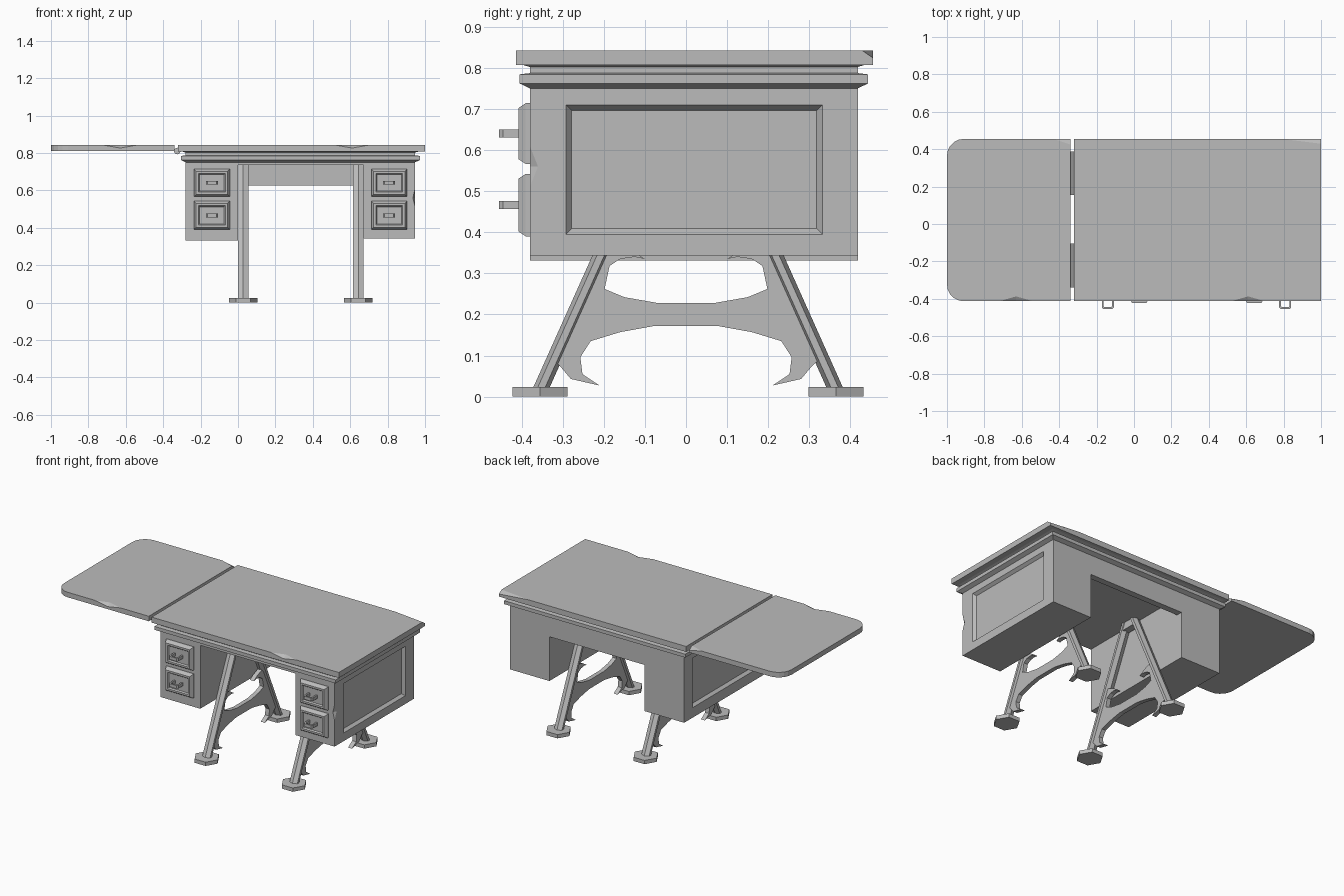
import bpy, bmesh, math
from mathutils import Vector

if "Cube" in bpy.data.objects:
    bpy.data.objects.remove(bpy.data.objects["Cube"], do_unlink=True)

GREY = (0.5, 0.5, 0.5, 1)
grey = bpy.data.materials.new("plain grey")
grey.use_nodes = True
grey.diffuse_color = GREY
grey.node_tree.nodes["Principled BSDF"].inputs["Base Color"].default_value = GREY


def finish(name, bm):
    bmesh.ops.recalc_face_normals(bm, faces=bm.faces)
    mesh = bpy.data.meshes.new(name)
    bm.to_mesh(mesh)
    bm.free()
    mesh.materials.append(grey)
    obj = bpy.data.objects.new(name, mesh)
    bpy.context.scene.collection.objects.link(obj)
    return obj


def place(a, b, c, axis):
    """Point with c along the axis and a, b across it."""
    return {"x": (c, a, b), "y": (a, c, b), "z": (a, b, c)}[axis]


def skin(name, rings, axis):
    """Solid through a list of (outline, depth) sections."""
    bm = bmesh.new()
    loops = [[bm.verts.new(place(a, b, c, axis)) for a, b in pts] for pts, c in rings]
    n = len(loops[0])
    bm.faces.new(loops[0])
    bm.faces.new(loops[-1])
    for low, high in zip(loops, loops[1:]):
        for i in range(n):
            j = (i + 1) % n
            bm.faces.new((low[i], low[j], high[j], high[i]))
    return finish(name, bm)


def rect(a0, a1, b0, b1, inset=0):
    a0, a1, b0, b1 = a0 + inset, a1 - inset, b0 + inset, b1 - inset
    return [(a0, b0), (a1, b0), (a1, b1), (a0, b1)]


def prism(name, outline, axis, lo, hi):
    return skin(name, [(outline, lo), (outline, hi)], axis)


def hull(name, points):
    bm = bmesh.new()
    for p in points:
        bm.verts.new(p)
    bmesh.ops.convex_hull(bm, input=bm.verts)
    return finish(name, bm)


def chip(obj, corner, offsets):
    """Knock a small wedge out of an edge or corner."""
    k = Vector(corner)
    offsets = [Vector(o) for o in offsets]
    away = -sum(offsets, Vector())
    cutter = hull("chip_cutter", [k + o for o in offsets + [away]])
    cutter.hide_render = True
    cutter.hide_viewport = True
    mod = obj.modifiers.new("chip", "BOOLEAN")
    mod.operation = "DIFFERENCE"
    mod.object = cutter


TOP, FRONT, BACK = 0.842, -0.38, 0.418

# Main top and the drop leaf with rounded outer corners
top = prism("table_top", rect(-0.32, 1, -0.413, 0.455), "z", 0.807, TOP)
leaf_outline = [(-0.34, -0.413), (-0.34, 0.455)]
R = 0.09
for cy, start in ((0.455 - R, 90), (-0.413 + R, 180)):
    for i in range(6):
        t = math.radians(start + i * 18)
        leaf_outline.append((-1 + R + R * math.cos(t), cy + R * math.sin(t)))
leaf = prism("side_leaf", leaf_outline, "z", 0.81, TOP)

# Worn nicks along the edges
NICK = [(-0.09, 0, 0), (0.09, 0, 0), (0, 0.026, 0), (0, 0, -0.016)]
chip(top, (0.61, -0.413, TOP), NICK)
chip(leaf, (-0.63, -0.413, TOP), NICK)
chip(top, (1, 0.455, TOP), [(-0.21, 0, 0), (0, -0.026, 0), (0, 0, -0.018)])
chip(leaf, (-0.34, 0.455, TOP), [(-0.09, 0, 0), (0, -0.03, 0), (0, 0, -0.018)])

# Hinge barrels
for y0, y1 in ((-0.34, -0.105), (0.155, 0.388)):
    ring = [(-0.325 + 0.018 * math.cos(math.pi * i / 4),
             0.81 + 0.018 * math.sin(math.pi * i / 4)) for i in range(8)]
    prism("leaf_hinge", ring, "y", y0, y1)

# Moulding under the top
profile = [(0, 0.735), (0, 0.75), (-0.025, 0.762), (-0.025, 0.784),
           (0, 0.787), (0, 0.802), (-0.02, 0.808)]
skin("cornice", [(rect(-0.28, 0.947, FRONT, BACK, d), z) for d, z in profile], "z")

# Back panel over the knee space
prism("back_apron", rect(-0.01, 0.68, 0.625, 0.74), "y", BACK - 0.04, BACK)


def pedestal(side, inner, outer, bottom):
    d = 1 if outer > inner else -1
    body = rect(FRONT, BACK, bottom, 0.745)
    frame = (-0.292, 0.332, 0.395, 0.71)
    box = skin(side + "_pedestal", [(body, inner), (body, outer), (rect(*frame), outer),
                                    (rect(*frame, 0.014), outer - d * 0.018)], "x")
    if d > 0:
        chip(box, (outer, FRONT, 0.56),
             [(0, 0, 0.05), (0, 0, -0.05), (0, 0.02, 0), (-0.012, 0, 0)])
    mid = (inner + outer) / 2
    # Stepped drawer fronts with bail handles
    for z0, z1 in ((0.39, 0.542), (0.566, 0.714)):
        steps = [(0, 0), (0, 0.012), (0.012, 0.03), (0.024, 0.03), (0.03, 0.022)]
        skin(side + "_drawer", [(rect(mid - 0.096, mid + 0.096, z0, z1, i), FRONT + 0.002 - h)
                                for i, h in steps], "y")
        zc = (z0 + z1) / 2
        outer_u = [(-0.032, -0.395), (-0.032, -0.445), (-0.024, -0.455)]
        inner_u = [(-0.022, -0.395), (-0.022, -0.44), (-0.018, -0.445)]
        path = outer_u + [(-x, y) for x, y in reversed(outer_u)]
        path += [(-x, y) for x, y in inner_u] + inner_u[::-1]
        prism(side + "_handle", [(mid + x, y) for x, y in path], "z", zc - 0.01, zc + 0.01)


pedestal("left", 0.67, 0.947, 0.343)
pedestal("right", 0.0, -0.28, 0.331)

# Half outline of the cast brace, upper edge out to the leg and back underneath
BRACE = [(-0.07, 0.228), (-0.15, 0.242), (-0.198, 0.262), (-0.186, 0.318), (-0.16, 0.335),
         (-0.125, 0.34), (-0.1, 0.335), (-0.13, 0.355), (-0.18, 0.375), (-0.21, 0.342),
         (-0.325, 0.09), (-0.308, 0.076), (-0.28, 0.043), (-0.21, 0.027), (-0.252, 0.055),
         (-0.257, 0.096), (-0.232, 0.135), (-0.16, 0.157), (-0.077, 0.172)]
MID = 0.005


def trestle(side, x):
    section = [(-0.027, -0.009), (0, -0.02), (0.027, -0.009),
               (0.027, 0.009), (0, 0.02), (-0.027, 0.009)]
    for s, end in ((-1, "front"), (1, "back")):
        # Sloping leg and its six-sided foot
        hull(f"{side}_{end}_leg", [(x + a, MID + s * y + b, z) for a, b in section
                                   for y, z in ((0.36, 0.015), (0.037, 0.735))])
        foot = [(x + 0.077 * math.cos(math.pi * i / 3),
                 MID + s * 0.36 + 0.077 * math.sin(math.pi * i / 3)) for i in range(6)]
        prism(f"{side}_{end}_foot", foot, "z", 0, 0.024)
    outline = BRACE + [(-y, z) for y, z in reversed(BRACE)]
    prism(side + "_brace", outline, "x", x - 0.014, x + 0.014)
    cap = [(-0.06, 0.69), (0.06, 0.69), (0.05, 0.735), (-0.05, 0.735)]
    prism(side + "_leg_cap", [(MID + y, z) for y, z in cap], "x", x - 0.022, x + 0.022)


trestle("left", 0.643)
trestle("right", 0.028)
